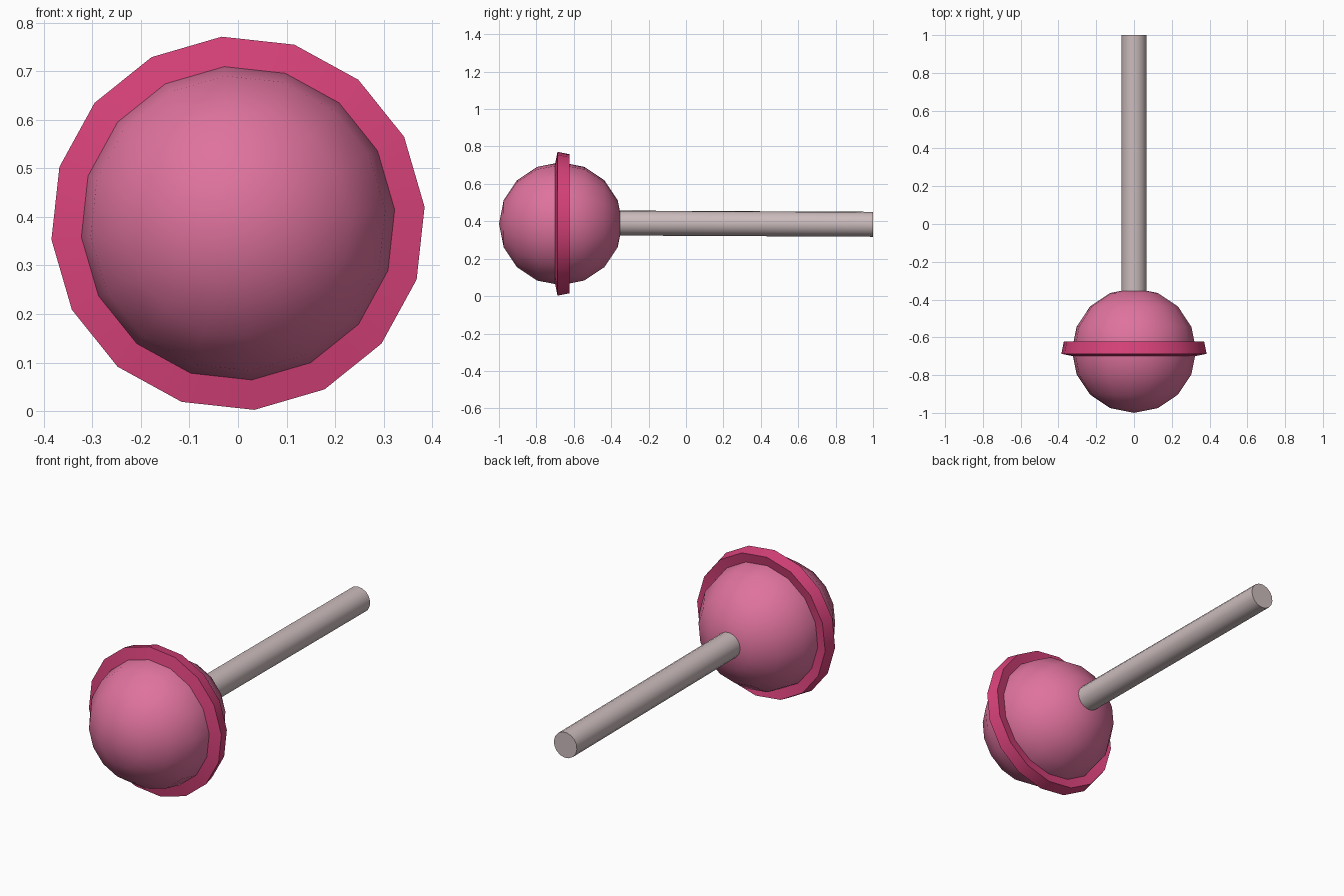
import bpy, math

if "Cube" in bpy.data.objects:
    bpy.data.objects.remove(bpy.data.objects["Cube"])

SEG = 16
PHASE = math.radians(5)
CZ = 0.387       # height of the common axis
SY = -0.67       # ball centre along y
R = 0.33         # ball radius


def material(name, rgb):
    m = bpy.data.materials.new(name)
    m.diffuse_color = (*rgb, 1)
    m.use_nodes = True
    m.node_tree.nodes["Principled BSDF"].inputs["Base Color"].default_value = m.diffuse_color
    return m


def lathe(name, profile, mat, closed=False, smooth=35):
    """Spin (radius, y, z) rings about the y axis; closed joins last ring to first."""
    verts, faces = [], []
    for r, y, z in profile:
        for i in range(SEG):
            a = PHASE + 2 * math.pi * i / SEG
            verts.append((r * math.cos(a), y, z + r * math.sin(a)))
    n = len(profile)
    for k in range(n if closed else n - 1):
        a, b = k * SEG, (k + 1) % n * SEG
        for i in range(SEG):
            j = (i + 1) % SEG
            faces.append((a + i, a + j, b + j, b + i))
    if not closed:
        faces.append(tuple(reversed(range(SEG))))
        faces.append(tuple(range((n - 1) * SEG, n * SEG)))
    # front-to-back rings run with outward normals after this flip
    faces = [tuple(reversed(f)) for f in faces] if not closed else faces
    me = bpy.data.meshes.new(name)
    me.from_pydata(verts, [], faces)
    me.materials.append(mat)
    ob = bpy.data.objects.new(name, me)
    bpy.context.collection.objects.link(ob)
    finish(ob, smooth)
    return ob


def finish(ob, smooth):
    bpy.ops.object.select_all(action='DESELECT')
    ob.select_set(True)
    bpy.context.view_layer.objects.active = ob
    bpy.ops.object.mode_set(mode='EDIT')
    bpy.ops.mesh.select_all(action='SELECT')
    bpy.ops.mesh.normals_make_consistent(inside=False)
    bpy.ops.object.mode_set(mode='OBJECT')
    bpy.ops.object.shade_smooth_by_angle(angle=math.radians(smooth))


pink = material("candy pink", (0.74, 0.17, 0.34))
deep_pink = material("deep pink", (0.69, 0.055, 0.195))
stick_grey = material("warm grey", (0.60, 0.50, 0.505))

# Candy ball, poles facing front and back
bpy.ops.mesh.primitive_uv_sphere_add(segments=SEG, ring_count=8, radius=R)
ball = bpy.context.object
ball.name = "candy_ball"
ball.rotation_euler = (math.radians(90), PHASE, 0)
ball.rotation_euler = (math.radians(90), -PHASE, 0)
ball.location = (0, SY, CZ)
ball.data.materials.append(pink)
finish(ball, 60)

# Slightly dished band around the middle
lathe("candy_band", [(0.386, -0.687, CZ), (0.373, -0.623, CZ),
                     (0.295, -0.639, CZ), (0.308, -0.703, CZ)],
      deep_pink, closed=True)

# Stick, drooping very slightly toward its end
lathe("stick", [(0.067, -0.45, 0.391), (0.067, 1.0, 0.384)], stick_grey)
